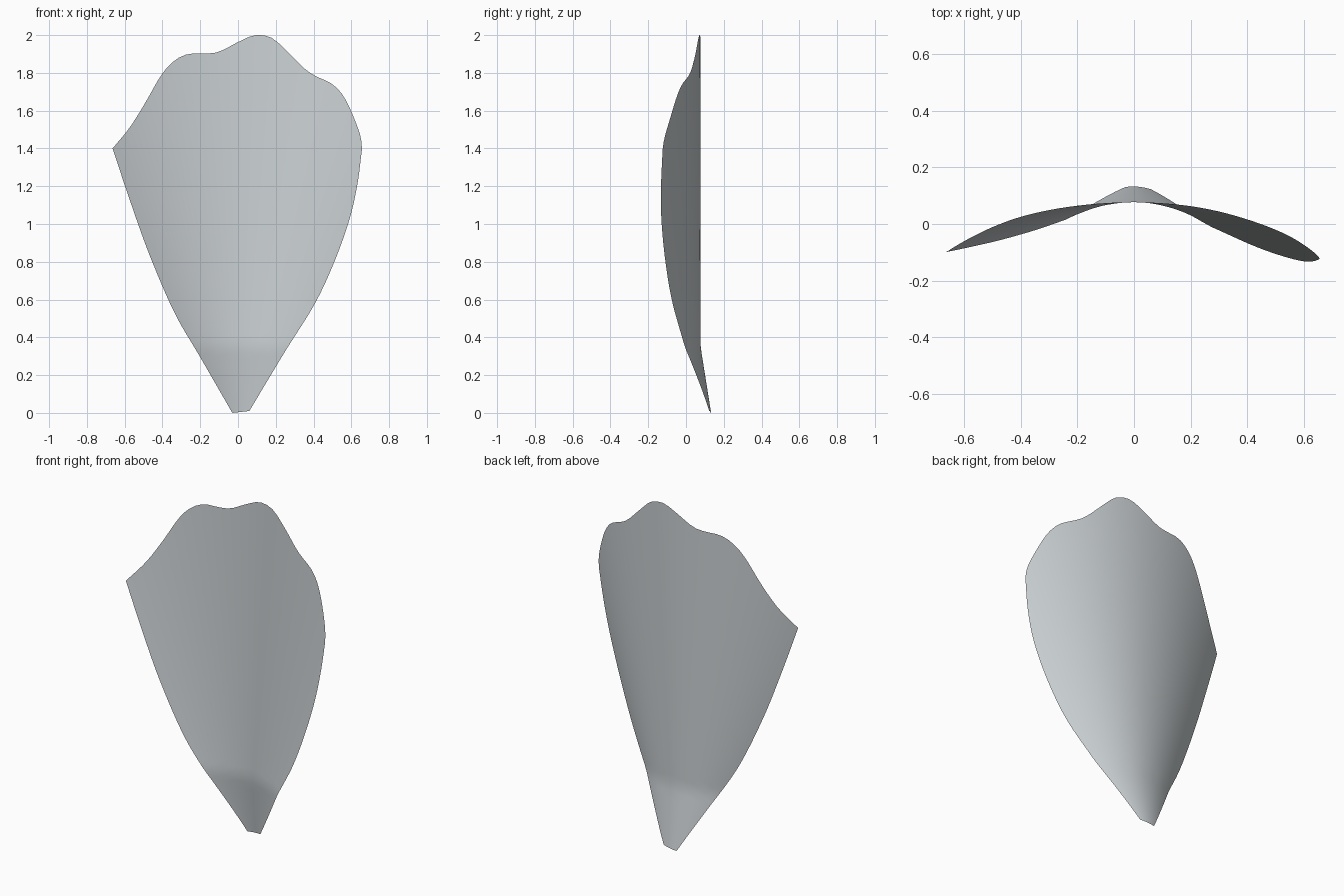
import bpy
from mathutils import Vector

ROWS, COLS = 40, 48
BACK_Y, FOOT_Y, BEND_Z = 0.077, 0.133, 0.35

# Outline of the petal in x and z: left side, wavy top, right side
LEFT = [(-0.03, 0.0), (-0.2, 0.295), (-0.336, 0.53), (-0.468, 0.835), (-0.574, 1.13), (-0.664, 1.4)]
TOP = [(-0.664, 1.4), (-0.574, 1.51), (-0.495, 1.635), (-0.405, 1.79), (-0.336, 1.865),
       (-0.262, 1.9), (-0.167, 1.902), (-0.098, 1.913), (0.0, 1.963), (0.077, 1.997),
       (0.135, 1.999), (0.193, 1.976), (0.272, 1.902), (0.352, 1.823), (0.405, 1.786),
       (0.495, 1.743), (0.553, 1.685), (0.6, 1.595), (0.648, 1.468), (0.656, 1.394)]
RIGHT = [(0.06, 0.01), (0.246, 0.32), (0.405, 0.575), (0.51, 0.8), (0.59, 1.024),
         (0.632, 1.21), (0.656, 1.394)]


def smooth_path(points, count):
    """Evenly spaced samples along a smooth curve through the points."""
    p = [Vector(q) for q in points]
    p = [2 * p[0] - p[1]] + p + [2 * p[-1] - p[-2]]
    fine = []
    for a, b, c, d in zip(p, p[1:], p[2:], p[3:]):
        for i in range(24):
            t = i / 24
            fine.append(0.5 * (2 * b + (c - a) * t + (2 * a - 5 * b + 4 * c - d) * t**2
                               + (3 * b - a - 3 * c + d) * t**3))
    fine.append(p[-2])
    lengths = [0.0]
    for a, b in zip(fine, fine[1:]):
        lengths.append(lengths[-1] + (b - a).length)
    result, k = [], 0
    for i in range(count + 1):
        goal = lengths[-1] * i / count
        while k < len(fine) - 2 and lengths[k + 1] < goal:
            k += 1
        f = (goal - lengths[k]) / (lengths[k + 1] - lengths[k])
        result.append(fine[k].lerp(fine[k + 1], f))
    return result


def depth(x, z):
    """Cupped section that opens out with height, with the foot bent back."""
    spine = BACK_Y + (FOOT_Y - BACK_Y) * max(0.0, 1 - z / BEND_Z)
    opening = 0.4 + (1.25 if x > 0 else 1.5) * z
    return spine - x * x / opening


# Petal sheet stretched between the three outline curves
left, right = smooth_path(LEFT, ROWS), smooth_path(RIGHT, ROWS)
top = smooth_path(TOP, COLS)
verts = []
for r in range(ROWS + 1):
    t = r / ROWS
    for c in range(COLS + 1):
        s = c / COLS
        rise = top[c] - top[0].lerp(top[-1], s)
        x, z = left[r].lerp(right[r], s) + rise * t**1.5
        verts.append((x, depth(x, z), z))

width = COLS + 1
faces = [(r * width + c, r * width + c + 1, (r + 1) * width + c + 1, (r + 1) * width + c)
         for r in range(ROWS) for c in range(COLS)]

cube = bpy.data.objects.get("Cube")
if cube:
    bpy.data.objects.remove(cube, do_unlink=True)

mesh = bpy.data.meshes.new("petal")
mesh.from_pydata(verts, [], faces)
mesh.shade_smooth()
petal = bpy.data.objects.new("petal", mesh)
bpy.context.collection.objects.link(petal)

# Pale grey surface
colour = (0.6, 0.64, 0.66, 1)
grey = bpy.data.materials.new("pale_grey")
grey.use_nodes = True
grey.diffuse_color = colour
grey.node_tree.nodes["Principled BSDF"].inputs["Base Color"].default_value = colour
mesh.materials.append(grey)
